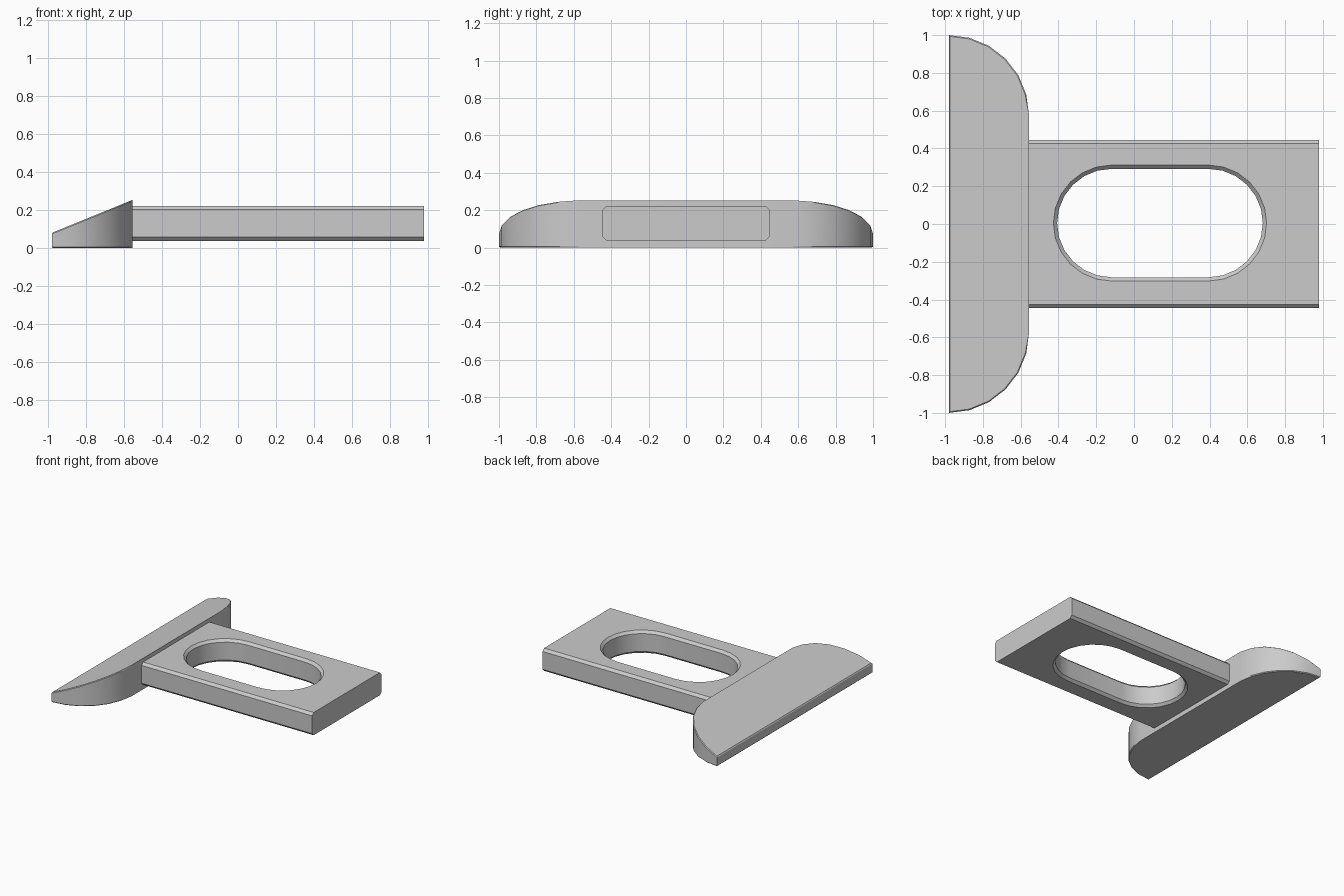
import bpy, bmesh
from math import sin, cos, pi

if "Cube" in bpy.data.objects:
    bpy.data.objects.remove(bpy.data.objects["Cube"])


def finish(bm, name):
    bmesh.ops.recalc_face_normals(bm, faces=bm.faces[:])
    me = bpy.data.meshes.new(name)
    bm.to_mesh(me)
    bm.free()
    ob = bpy.data.objects.new(name, me)
    bpy.context.collection.objects.link(ob)
    return ob


def loft(bm, loops):
    """Skin closed loops of 3D points and cap both ends."""
    rings = [[bm.verts.new(p) for p in loop] for loop in loops]
    n = len(rings[0])
    for a, b in zip(rings, rings[1:]):
        for i in range(n):
            j = (i + 1) % n
            bm.faces.new((a[i], a[j], b[j], b[i]))
    caps = [bm.faces.new(rings[0]), bm.faces.new(rings[-1])]
    return caps


def smooth(ob, angle):
    bpy.ops.object.select_all(action='DESELECT')
    ob.select_set(True)
    bpy.context.view_layer.objects.active = ob
    bpy.ops.object.shade_smooth_by_angle(angle=angle)


# Blade: D-shaped outline with a sloping top and a fine edge bevel
X0, X1, R = -0.98, -0.556, 0.424
half = [(X0 + R * sin(i * pi / 12), 1 - R + R * cos(i * pi / 12)) for i in range(7)]
outline = half + [(x, -y) for x, y in reversed(half)]
bm = bmesh.new()
caps = loft(bm, [[(x, y, 0) for x, y in outline],
                 [(x, y, 0.08 + 0.173 * (x - X0) / (X1 - X0)) for x, y in outline]])
rim = list({e for f in caps for e in f.edges})
bmesh.ops.bevel(bm, geom=rim, offset=0.006, segments=1, affect='EDGES', profile=0.5)
blade = finish(bm, "blade")
smooth(blade, pi / 7)

# Bar: chamfered rectangle section run along x
W, Z0, Z1, C = 0.446, 0.037, 0.222, 0.02
section = [(-W, Z0 + C), (-W + C, Z0), (W - C, Z0), (W, Z0 + C),
           (W, Z1 - C), (W - C, Z1), (-W + C, Z1), (-W, Z1 - C)]
bm = bmesh.new()
loft(bm, [[(x, y, z) for y, z in section] for x in (-0.558, 0.98)])
bar = finish(bm, "slotted_bar")


# Slot cutter: stadium outline flaring at both faces
def stadium(r, z):
    ends = ((0.395, -pi / 2), (-0.12, pi / 2))
    return [(cx + r * cos(s + i * pi / 12), 0.005 + r * sin(s + i * pi / 12), z)
            for cx, s in ends for i in range(13)]


RO = 0.307
bm = bmesh.new()
loft(bm, [stadium(RO + C, Z0 - C), stadium(RO - C, Z0 + C),
          stadium(RO - C, Z1 - C), stadium(RO + C, Z1 + C)])
cutter = finish(bm, "slot_cutter")
cutter.hide_render = True
mod = bar.modifiers.new("slot", 'BOOLEAN')
mod.operation = 'DIFFERENCE'
mod.solver = 'EXACT'
mod.object = cutter
bpy.context.view_layer.objects.active = bar
bpy.ops.object.modifier_apply(modifier="slot")
bpy.data.objects.remove(cutter)
smooth(bar, pi / 7)
